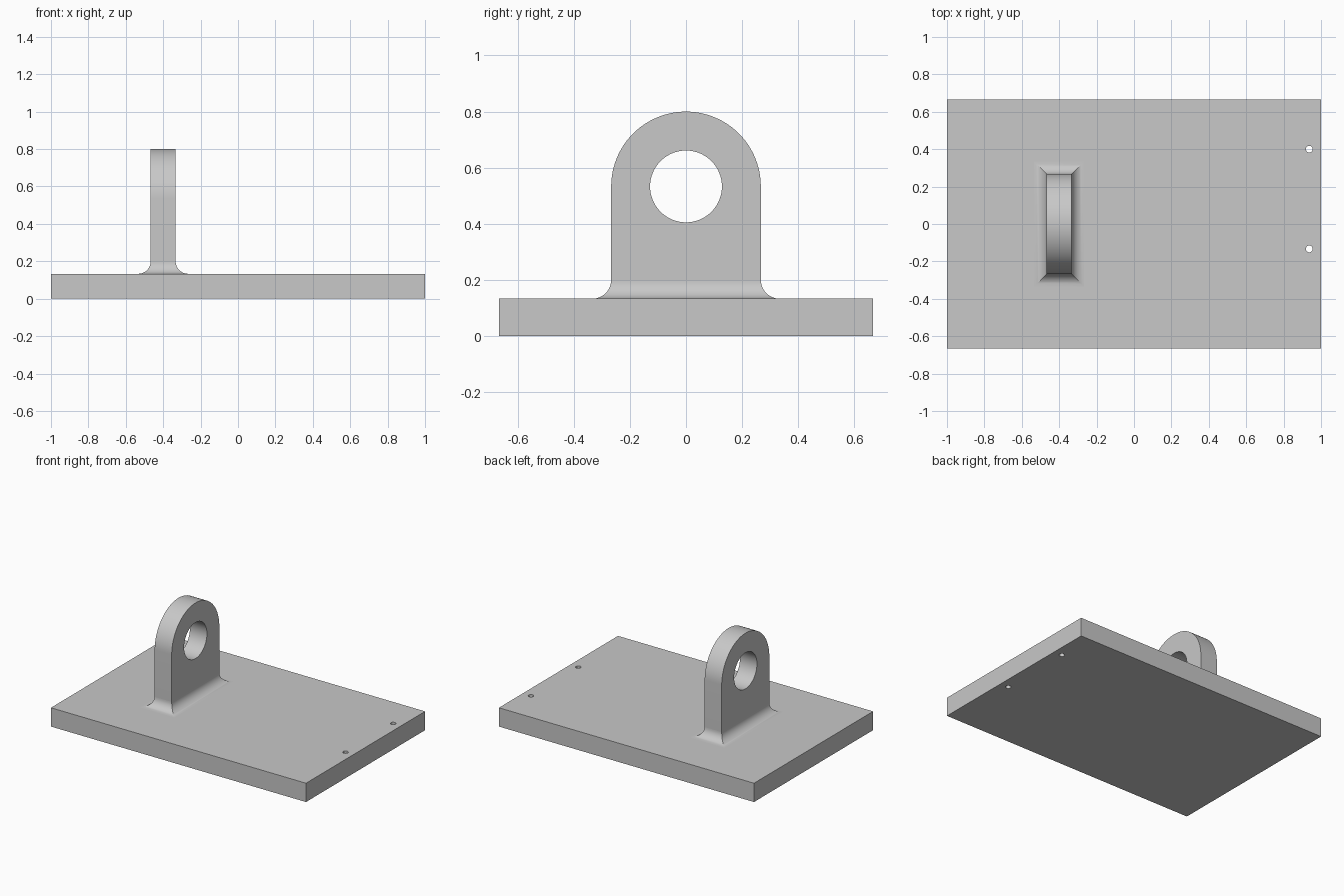
import bpy
import bmesh
from math import cos, sin, pi, radians
from mathutils import Matrix

HALF_X, HALF_Y, BASE_H = 1.0, 2 / 3, 2 / 15
LUG_X, LUG_T, LUG_R = -0.4, 1 / 15, 4 / 15   # centre, half thickness, half width
EYE_Z, EYE_R = 8 / 15, 0.128
FILLET = 1 / 15
PINS = [(0.937, 0.4), (0.937, -2 / 15)]

cube = bpy.data.objects.get("Cube")
if cube:
    bpy.data.objects.remove(cube, do_unlink=True)

grey = bpy.data.materials.new("plain grey")
grey.use_nodes = True
colour = (0.58, 0.58, 0.58, 1)
grey.diffuse_color = colour
grey.node_tree.nodes["Principled BSDF"].inputs["Base Color"].default_value = colour


def make_object(name, bm):
    bmesh.ops.recalc_face_normals(bm, faces=bm.faces)
    mesh = bpy.data.meshes.new(name)
    bm.to_mesh(mesh)
    bm.free()
    mesh.materials.append(grey)
    obj = bpy.data.objects.new(name, mesh)
    bpy.context.collection.objects.link(obj)
    return obj


def select_only(obj):
    bpy.ops.object.select_all(action='DESELECT')
    obj.select_set(True)
    bpy.context.view_layer.objects.active = obj


def loft(name, rings):
    """Join equal rings of points in order and cap both ends."""
    bm = bmesh.new()
    loops = [[bm.verts.new(p) for p in ring] for ring in rings]
    n = len(loops[0])
    for low, high in zip(loops, loops[1:]):
        for i in range(n):
            j = (i + 1) % n
            bm.faces.new((low[i], low[j], high[j], high[i]))
    bm.faces.new(loops[0])
    bm.faces.new(loops[-1])
    return make_object(name, bm)


def rectangle(cx, hx, hy, z):
    return [(cx - hx, -hy, z), (cx + hx, -hy, z), (cx + hx, hy, z), (cx - hx, hy, z)]


def drill(obj, radius, location, axis, segments):
    """Cut a round through hole."""
    bm = bmesh.new()
    turn = Matrix.Rotation(radians(90), 4, 'Y') if axis == 'X' else Matrix()
    bmesh.ops.create_cone(bm, cap_ends=True, segments=segments, radius1=radius,
                          radius2=radius, depth=0.5,
                          matrix=Matrix.Translation(location) @ turn)
    cutter = make_object("hole_cutter", bm)
    cutter.hide_render = True
    mod = obj.modifiers.new("hole", 'BOOLEAN')
    mod.operation, mod.solver, mod.object = 'DIFFERENCE', 'EXACT', cutter
    select_only(obj)
    bpy.ops.object.modifier_apply(modifier=mod.name)
    bpy.data.objects.remove(cutter, do_unlink=True)


# Base plate with two small pin holes
base = loft("base_plate", [rectangle(0, HALF_X, HALF_Y, z) for z in (0, BASE_H)])
for x, y in PINS:
    drill(base, 0.018, (x, y, BASE_H / 2), 'Z', 32)

# Upright lug with a round top and a large eye
arc = [(LUG_R * cos(pi * i / 48), EYE_Z + LUG_R * sin(pi * i / 48)) for i in range(49)]
foot = BASE_H + FILLET
profile = [(LUG_R, foot)] + arc + [(-LUG_R, foot)]
lug = loft("lug", [[(LUG_X + s * LUG_T, y, z) for y, z in profile] for s in (-1, 1)])
drill(lug, EYE_R, (LUG_X, 0, EYE_Z), 'X', 64)

# Concave mitred fillet around the lug foot
rings = []
for i in range(13):
    a = pi / 2 * i / 12
    out = FILLET * (1 - sin(a))
    rings.append(rectangle(LUG_X, LUG_T + out, LUG_R + out, foot - FILLET * cos(a)))
fillet = loft("lug_fillet", rings)

for part in (base, lug, fillet):
    select_only(part)
    bpy.ops.object.shade_smooth_by_angle(angle=radians(25))
